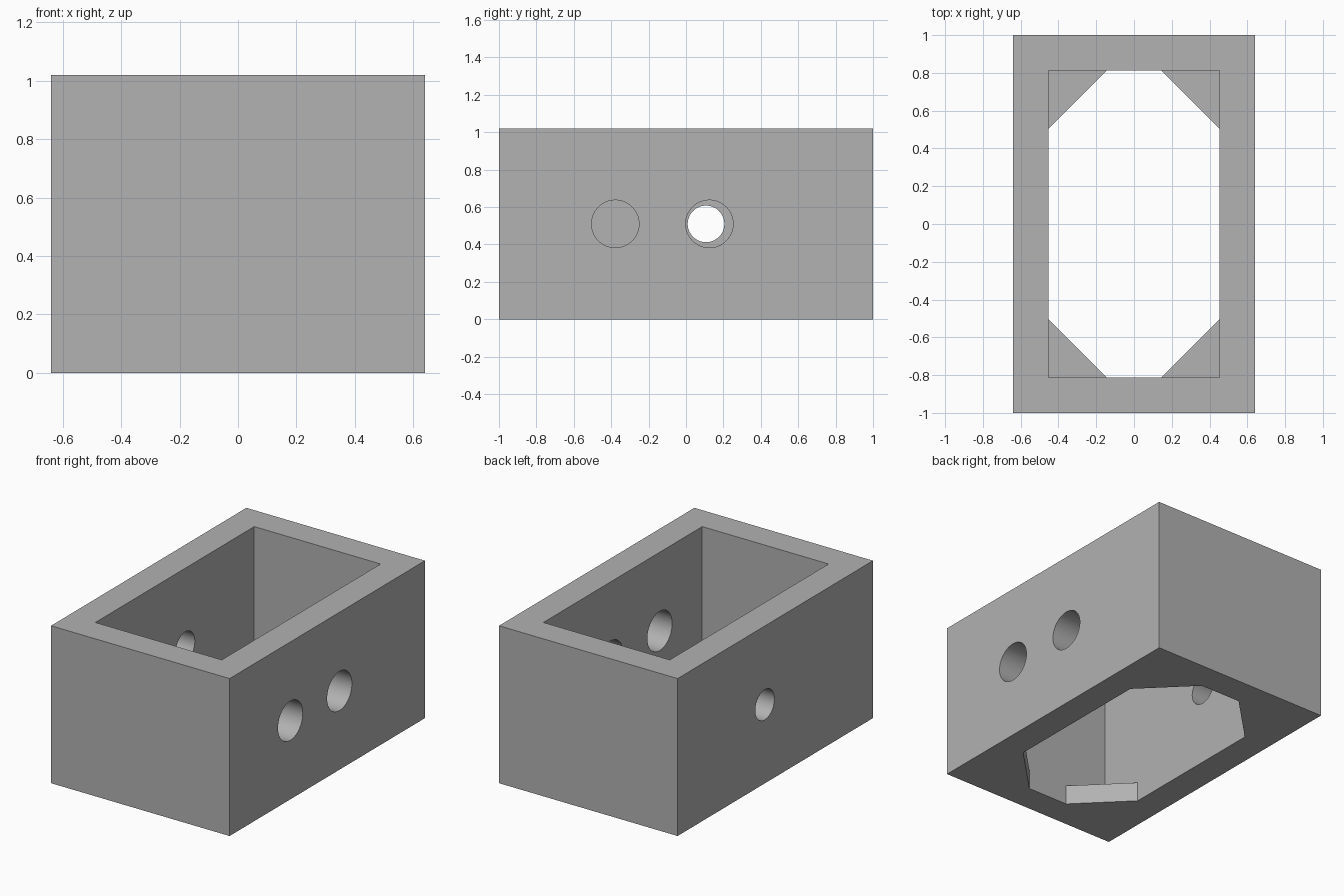
import bpy
import bmesh
import math

if "Cube" in bpy.data.objects:
    bpy.data.objects.remove(bpy.data.objects["Cube"], do_unlink=True)

HALF_X, HALF_Y, HEIGHT = 0.64, 1.0, 1.02      # outer block
IN_X, IN_Y = 0.453, 0.813                     # cavity half sizes
GUSSET, FLOOR = 0.308, 0.127                  # corner gusset leg and thickness

grey = bpy.data.materials.new("plain grey")
grey.use_nodes = True
colour = (0.445, 0.445, 0.445, 1)
grey.diffuse_color = colour
grey.node_tree.nodes["Principled BSDF"].inputs["Base Color"].default_value = colour


def prism(name, outline, z0, z1):
    """Extrude a counter-clockwise outline from z0 to z1."""
    bm = bmesh.new()
    base = bm.faces.new([bm.verts.new((x, y, z0)) for x, y in outline])
    top = bmesh.ops.extrude_face_region(bm, geom=[base])["geom"]
    for v in top:
        if isinstance(v, bmesh.types.BMVert):
            v.co.z = z1
    bmesh.ops.recalc_face_normals(bm, faces=bm.faces)
    mesh = bpy.data.meshes.new(name)
    bm.to_mesh(mesh)
    bm.free()
    obj = bpy.data.objects.new(name, mesh)
    bpy.context.collection.objects.link(obj)
    mesh.materials.append(grey)
    return obj


def rectangle(x, y):
    return [(-x, -y), (x, -y), (x, y), (-x, y)]


def hole(name, side, y, radius):
    """Round cutter through one side wall."""
    bpy.ops.mesh.primitive_cylinder_add(
        vertices=64, radius=radius, depth=0.4,
        location=(side * (HALF_X + IN_X) / 2, y, HEIGHT / 2),
        rotation=(0, math.pi / 2, 0))
    obj = bpy.context.object
    obj.name = name
    obj.data.materials.append(grey)
    return obj


def cut(target, cutter):
    cutter.hide_render = True
    mod = target.modifiers.new(cutter.name, 'BOOLEAN')
    mod.operation, mod.solver, mod.object = 'DIFFERENCE', 'EXACT', cutter
    bpy.context.view_layer.objects.active = target
    bpy.ops.object.modifier_apply(modifier=mod.name)
    bpy.data.objects.remove(cutter, do_unlink=True)


# Solid outer block
box = prism("open_box", rectangle(HALF_X, HALF_Y), 0, HEIGHT)

# Rectangular cavity above the corner gussets
cut(box, prism("cavity_cutter", rectangle(IN_X, IN_Y), FLOOR, HEIGHT + 0.2))

# Bottom opening with clipped corners, leaving four triangular gussets
a, b = IN_X - GUSSET, IN_Y - GUSSET
octagon = [(-a, -IN_Y), (a, -IN_Y), (IN_X, -b), (IN_X, b),
           (a, IN_Y), (-a, IN_Y), (-IN_X, b), (-IN_X, -b)]
cut(box, prism("bottom_cutter", octagon, -0.2, FLOOR + 0.1))

# Two large holes in one side wall, one smaller hole opposite
cut(box, hole("large_hole_front", 1, -0.378, 0.127))
cut(box, hole("large_hole_back", 1, 0.125, 0.127))
cut(box, hole("small_hole", -1, 0.107, 0.098))

bpy.ops.object.select_all(action='DESELECT')
box.select_set(True)
bpy.context.view_layer.objects.active = box
bpy.ops.object.shade_smooth_by_angle(angle=math.radians(30))
